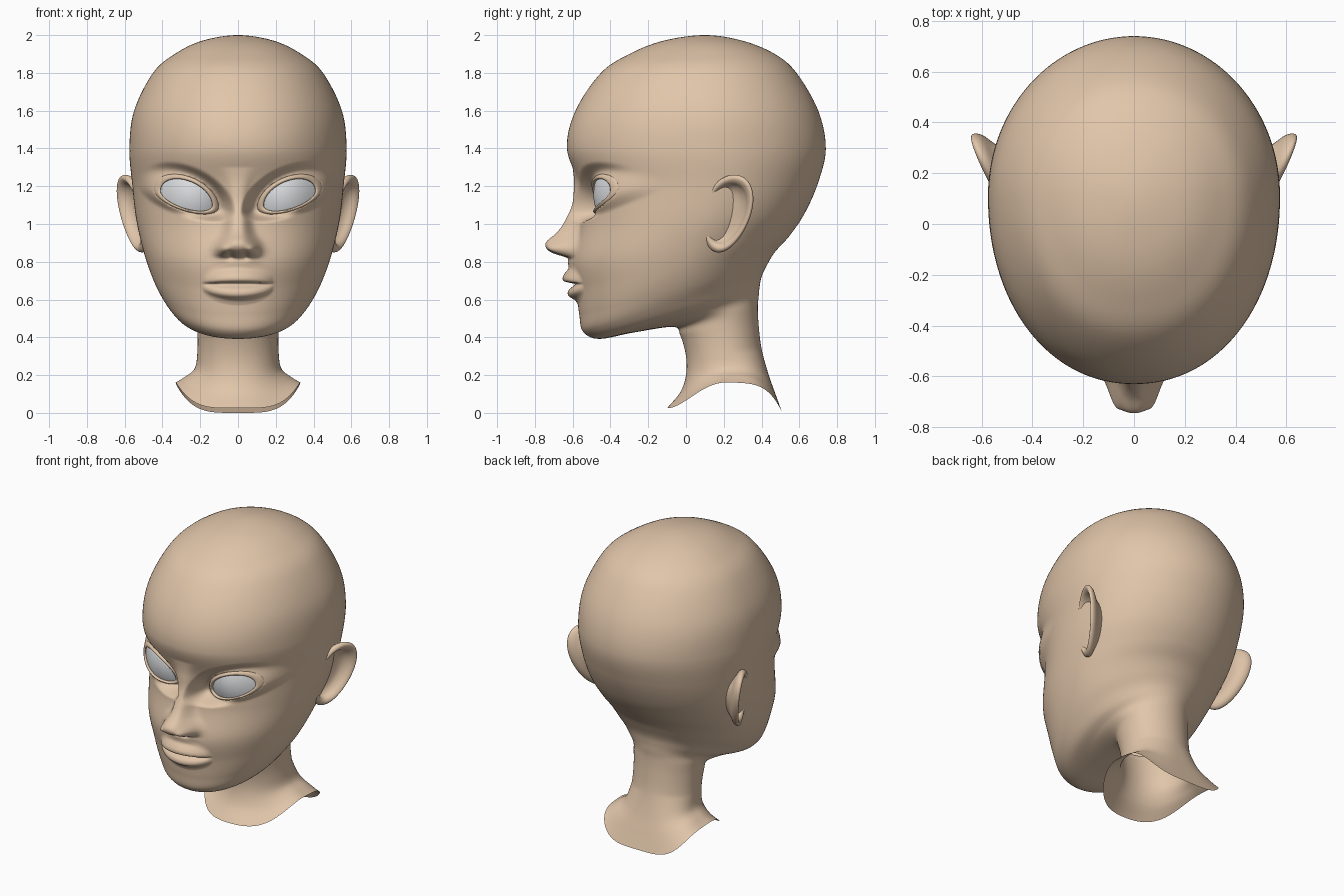
import bpy
import bmesh
from math import pi, sin, cos, exp, hypot

if "Cube" in bpy.data.objects:
    bpy.data.objects.remove(bpy.data.objects["Cube"], do_unlink=True)


def material(name, colour):
    mat = bpy.data.materials.new(name)
    mat.use_nodes = True
    mat.diffuse_color = colour
    mat.node_tree.nodes["Principled BSDF"].inputs["Base Color"].default_value = colour
    return mat


SKIN = material("skin", (0.75, 0.56, 0.40, 1))
EYE_GREY = material("eye grey", (0.72, 0.73, 0.75, 1))


def loft(name, rings, mat, joined=False):
    """Skin a list of closed point rings; joined links the last ring to the first."""
    bm = bmesh.new()
    rows = [[bm.verts.new(p) for p in ring] for ring in rings]
    pairs = list(zip(rows, rows[1:]))
    if joined:
        pairs.append((rows[-1], rows[0]))
    for low, high in pairs:
        for i in range(len(low)):
            bm.faces.new((low[i - 1], low[i], high[i], high[i - 1]))
    bmesh.ops.remove_doubles(bm, verts=bm.verts, dist=0.00001)
    bmesh.ops.recalc_face_normals(bm, faces=bm.faces)
    for face in bm.faces:
        face.smooth = True
    mesh = bpy.data.meshes.new(name)
    bm.to_mesh(mesh)
    bm.free()
    mesh.materials.append(mat)
    obj = bpy.data.objects.new(name, mesh)
    bpy.context.collection.objects.link(obj)
    return obj


def spline(table, key):
    """Smooth interpolation of table rows, whose first column is the key."""
    key = min(max(key, table[0][0]), table[-1][0])
    k = 0
    while k < len(table) - 2 and key > table[k + 1][0]:
        k += 1
    p, q = table[k], table[k + 1]
    before, after = table[max(k - 1, 0)], table[min(k + 2, len(table) - 1)]
    span = q[0] - p[0]
    f = (key - p[0]) / span
    values = []
    for a, b, c, d in zip(before[1:], p[1:], q[1:], after[1:]):
        m0 = (c - a) / (q[0] - before[0]) * span
        m1 = (d - b) / (after[0] - p[0]) * span
        values.append((2 * f**3 - 3 * f**2 + 1) * b + (f**3 - 2 * f**2 + f) * m0
                      + (3 * f**2 - 2 * f**3) * c + (f**3 - f**2) * m1)
    return values


def smoothstep(low, high, value):
    f = min(max((value - low) / (high - low), 0), 1)
    return f * f * (3 - 2 * f)


# Eye shape, shared by the eyeball, the lids and the socket
def almond(angle, r):
    u, v = r * cos(angle), r * sin(angle)
    return 0.273 + 0.145 * u, 1.137 + 0.04 * u + v * (0.1 if v > 0 else 0.06)


def almond_radius(x, z):
    u = (x - 0.273) / 0.145
    v = z - 1.137 - 0.04 * u
    return hypot(u, v / (0.1 if v > 0 else 0.06))


def eye_depth(x, z):
    return -0.49 + 3 * (x - 0.23) ** 2 + 2.2 * (z - 1.155) ** 2


# Head rings from neck rim to crown: front y, front z, back y, back z, half width
HEAD = [
    (-0.10, 0.025, 0.51, 0.00, 0.33),
    (-0.03, 0.11, 0.47, 0.11, 0.28),
    (0.00, 0.20, 0.435, 0.21, 0.23),
    (0.00, 0.30, 0.40, 0.34, 0.215),
    (-0.03, 0.41, 0.385, 0.46, 0.215),
    (-0.07, 0.455, 0.38, 0.56, 0.225),
    (-0.28, 0.425, 0.385, 0.62, 0.26),
    (-0.46, 0.392, 0.39, 0.67, 0.32),
    (-0.545, 0.43, 0.40, 0.72, 0.37),
    (-0.565, 0.52, 0.425, 0.775, 0.42),
    (-0.58, 0.64, 0.47, 0.85, 0.465),
    (-0.605, 0.80, 0.55, 0.94, 0.505),
    (-0.565, 1.00, 0.63, 1.06, 0.54),
    (-0.565, 1.20, 0.70, 1.22, 0.56),
    (-0.63, 1.40, 0.74, 1.40, 0.575),
    (-0.585, 1.60, 0.70, 1.60, 0.55),
    (-0.45, 1.80, 0.585, 1.80, 0.45),
    (-0.30, 1.90, 0.47, 1.90, 0.335),
    (-0.12, 1.97, 0.30, 1.97, 0.19),
    (0.10, 2.00, 0.10, 2.00, 0.0),
    (0.30, 1.97, -0.12, 1.97, -0.19),
]
HEAD_KEYED = [(i,) + row for i, row in enumerate(HEAD)]
CROWN = len(HEAD) - 2

# Nose: z, height, half width; lips: z, height
NOSE = [(0.76, 0, 0.1), (0.80, 0.02, 0.1), (0.82, 0.025, 0.1), (0.845, 0.105, 0.1),
        (0.87, 0.145, 0.1), (0.905, 0.155, 0.09), (0.95, 0.115, 0.07),
        (1.0, 0.085, 0.06), (1.1, 0.045, 0.055), (1.2, 0.028, 0.06), (1.3, 0, 0.08)]
LIPS = [(0.57, 0), (0.595, 0.012), (0.62, 0.045), (0.65, 0.04), (0.676, 0.005),
        (0.684, 0), (0.694, 0.05), (0.715, 0.057), (0.74, 0.04), (0.77, 0.012), (0.8, 0)]


def bump(x, z, bx, bz, radius):
    return exp(-((abs(x) - bx) ** 2 + (z - bz) ** 2) / radius**2)


def sculpt(x, y, z):
    """Push the plain head surface into eye sockets, nose and lips."""
    side = abs(x)
    r = almond_radius(side, z)
    weight = 1 - smoothstep(1.15, 1.8, r)
    if weight > 0:
        offset = 0.04 if r < 1.1 else -0.012
        y += (eye_depth(side, z) + offset - y) * weight
    if side < 0.3:
        height, width = spline(NOSE, z)
        y -= height * exp(-(side / width) ** 3)
        y -= 0.035 * bump(x, z, 0.08, 0.868, 0.03)
        y += 0.03 * bump(x, z, 0.04, 0.835, 0.018)
    if side < 0.185:
        k = (1 - (side / 0.185) ** 2) ** 0.7
        y -= k * spline(LIPS, 0.682 + (z - 0.682) / (0.35 + 0.65 * k))[0]
    return x, y, z


def head_ring(t, half=110, centre=0.54):
    fy, fz, by, bz, w = spline(HEAD_KEYED, t)
    rim = max(0, 1 - t / 3)
    ring = []
    for i in range(-half, half):
        # Columns crowd towards the face
        angle = pi * (abs(i) / half) ** 1.4
        front = cos(angle) > 0
        power = 2 / (2.1 if front else 2 + 2 * rim)
        across = abs(sin(angle)) ** power
        along = abs(cos(angle)) ** power
        f = centre * (1 - along) if front else centre + (1 - centre) * along
        x = w * across * (1 if i > 0 else -1)
        y = fy + (by - fy) * f
        z = fz + (bz - fz) * f + 0.15 * rim**1.5 * across**4
        ring.append(sculpt(x, y, z) if front and y < -0.1 and z > 0.5 else (x, y, z))
    return ring


# Head and neck, with finer rows across the face
heights = []
for i in range(CROWN):
    steps = 24 if 9 <= i <= 13 else 8
    heights += [i + j / steps for j in range(steps)]
loft("head_and_neck", [head_ring(t) for t in heights + [CROWN]], SKIN)


# Ear section from the bowl, over the rolled rim, to the root: scale, depth
EAR = [(0, 0, -0.05), (1, 0.5, -0.045), (2, 0.7, -0.025), (3, 0.8, 0.006),
       (4, 0.9, 0.018), (5, 0.98, 0.01), (6, 1.0, -0.008), (7, 0.93, -0.03),
       (8, 0.7, -0.06), (9, 0.5, -0.12)]


def ear_point(side, angle, scale, depth):
    z = 1.055 + 0.205 * scale * sin(angle)
    y = 0.215 + 0.2 * (z - 1.055)
    y += 0.13 * scale * cos(angle) * (1 + 0.12 * sin(angle))
    x = 0.555 + 0.43 * (y - 0.2) + 0.13 * (z - 1.1) + depth
    return side * x, y, z


def around(count):
    return [2 * pi * i / count for i in range(count)]


for side, label in ((1, "left"), (-1, "right")):
    sections = [spline(EAR, i / 4) for i in range(4 * len(EAR) - 3)]
    loft(label + "_ear", [[ear_point(side, a, s, d) for a in around(64)]
                          for s, d in sections], SKIN)

    # Eyeball patch and the rolled lid around it
    def eye_point(angle, r, lift):
        x, z = almond(angle, r)
        return side * x, eye_depth(x, z) - lift, z

    loft(label + "_eye", [[eye_point(a, 1.05 * i / 12, 0) for a in around(64)]
                          for i in range(13)], EYE_GREY)
    loft(label + "_eyelids", [[eye_point(a, 1.07 + 0.13 * cos(b), 0.004 + 0.016 * sin(b))
                               for a in around(96)] for b in around(12)], SKIN, joined=True)
